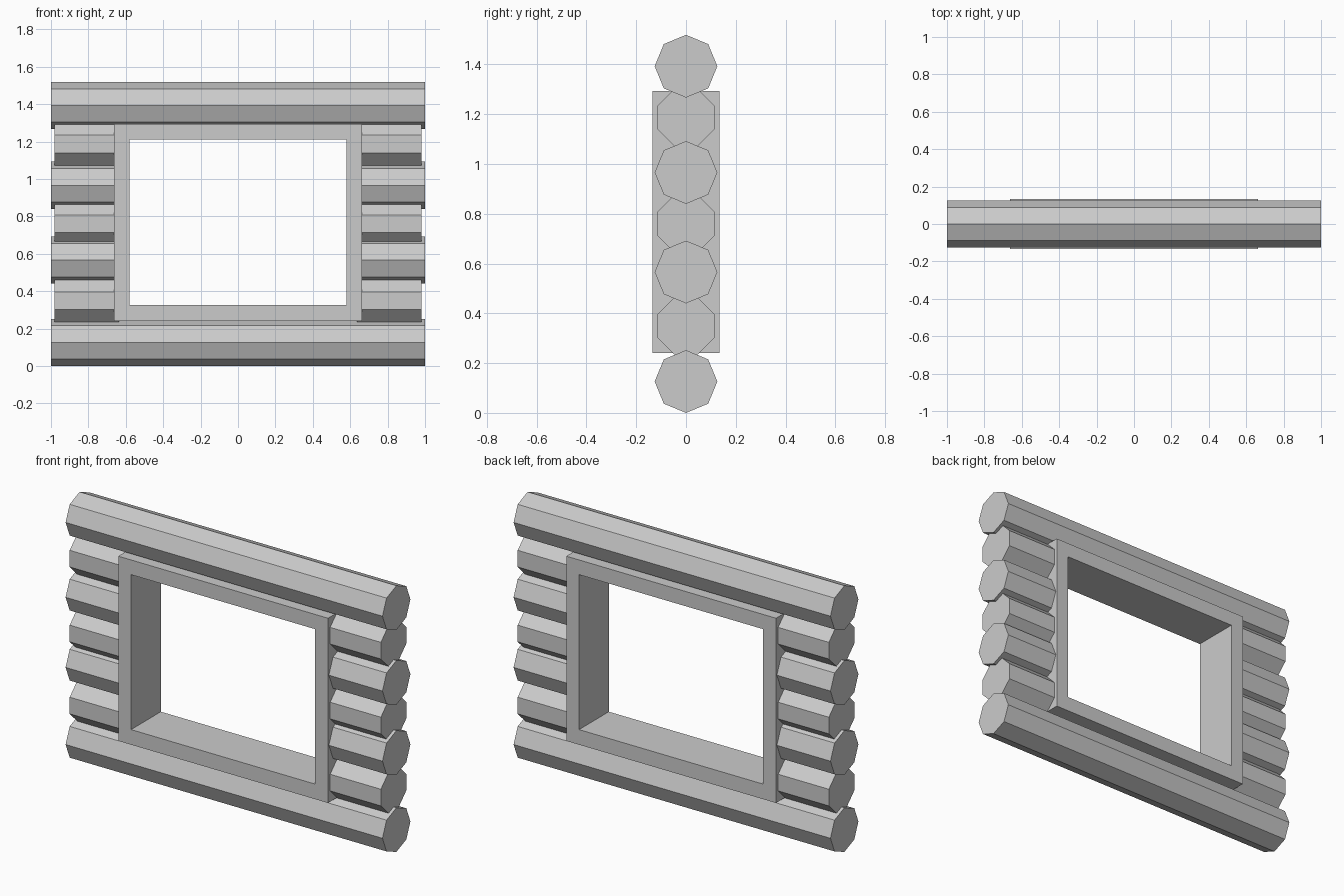
import bpy, bmesh
from math import pi
from mathutils import Matrix

if "Cube" in bpy.data.objects:
    bpy.data.objects.remove(bpy.data.objects["Cube"])


def finish(bm, name):
    bmesh.ops.recalc_face_normals(bm, faces=bm.faces[:])
    mesh = bpy.data.meshes.new(name)
    bm.to_mesh(mesh)
    bm.free()
    obj = bpy.data.objects.new(name, mesh)
    bpy.context.collection.objects.link(obj)
    return obj


def log(name, x0, x1, z, radius, turn=0.0):
    """Eight-sided log lying along x."""
    bm = bmesh.new()
    m = (Matrix.Translation(((x0 + x1) / 2, 0, z))
         @ Matrix.Rotation(pi / 2, 4, 'Y') @ Matrix.Rotation(turn, 4, 'Z'))
    bmesh.ops.create_cone(bm, cap_ends=True, segments=8, radius1=radius,
                          radius2=radius, depth=x1 - x0, matrix=m)
    return finish(bm, name)


# Full-width logs below and above the window
log("bottom_log", -1, 1, 0.126, 0.126)
log("top_log", -1, 1, 1.393, 0.126)

# Short logs on both sides, alternating point-up and flat-up
INNER = 0.637
for side, label in ((-1, "left"), (1, "right")):
    for i, z in enumerate((0.566, 0.966)):
        a, b = sorted((side * INNER, side * 1.0))
        log(f"{label}_long_stub_log_{i + 1}", a, b, z, 0.126)
    for i, z in enumerate((0.349, 0.76, 1.187)):
        a, b = sorted((side * INNER, side * 0.982))
        log(f"{label}_short_stub_log_{i + 1}", a, b, z, 0.124, pi / 8)

# Window frame: rectangular ring extruded through the wall
D = 0.134
bm = bmesh.new()


def loop(hx, z0, z1, y):
    return [bm.verts.new((x, y, z)) for x, z in
            ((-hx, z0), (hx, z0), (hx, z1), (-hx, z1))]


rings = [loop(0.662, 0.24, 1.294, -D), loop(0.581, 0.326, 1.21, -D),
         loop(0.581, 0.326, 1.21, D), loop(0.662, 0.24, 1.294, D)]
for r in range(4):
    p, q = rings[r], rings[(r + 1) % 4]
    for k in range(4):
        n = (k + 1) % 4
        bm.faces.new((p[k], p[n], q[n], q[k]))
finish(bm, "window_frame")
